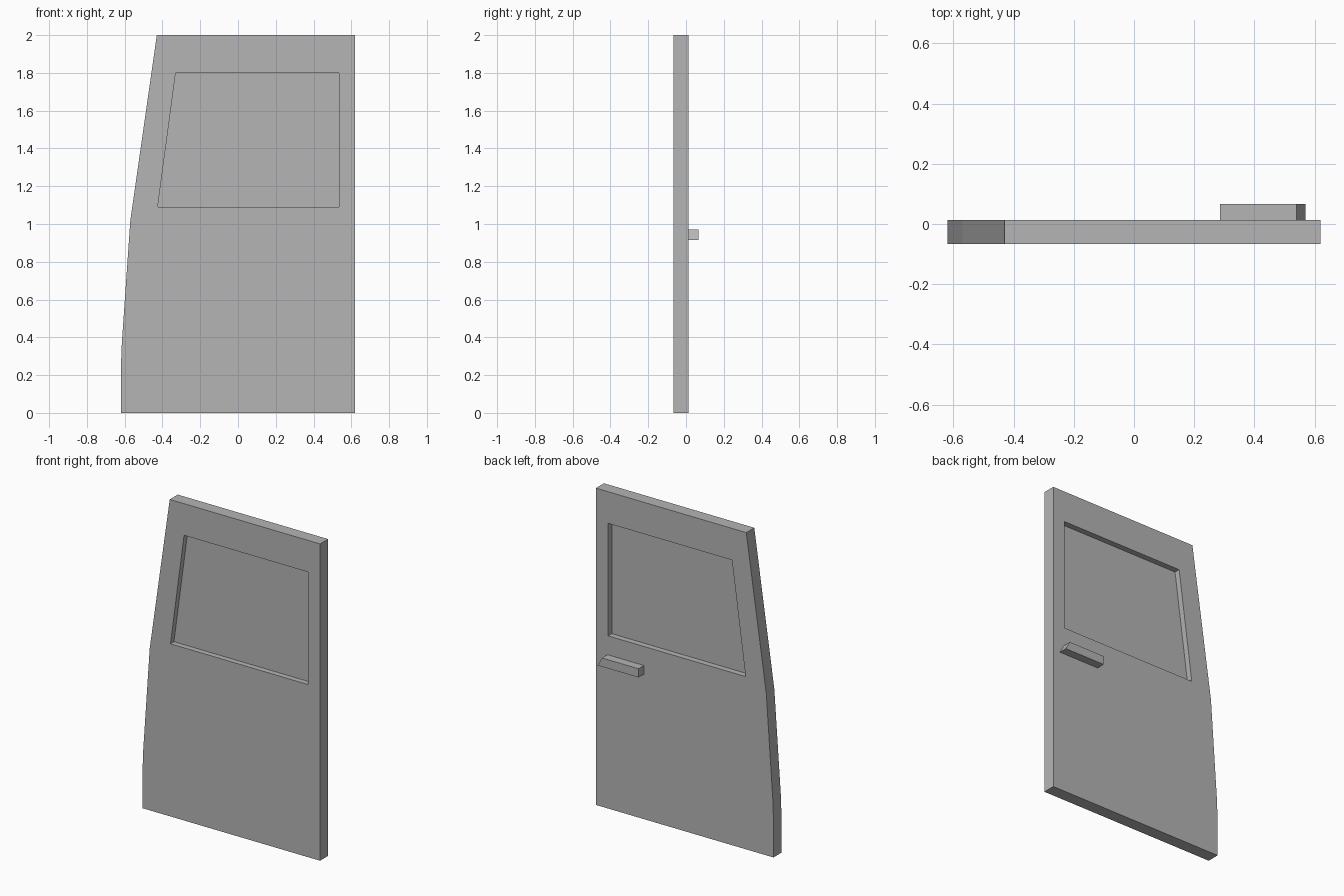
import bpy
import bmesh

old = bpy.data.objects.get("Cube")
if old:
    bpy.data.objects.remove(old, do_unlink=True)

grey = bpy.data.materials.new("plain grey")
grey.use_nodes = True
colour = (0.46, 0.46, 0.46, 1)
grey.diffuse_color = colour
grey.node_tree.nodes["Principled BSDF"].inputs["Base Color"].default_value = colour


def slab(name, loops, y_front, y_back):
    """Extrude an outline in x and z, with optional hole loops, along y."""
    bm = bmesh.new()
    edges = []
    for loop in loops:
        verts = [bm.verts.new((x, y_front, z)) for x, z in loop]
        for a, b in zip(verts, verts[1:] + verts[:1]):
            edges.append(bm.edges.new((a, b)))
    bmesh.ops.triangle_fill(bm, edges=edges, use_beauty=True, normal=(0, -1, 0))
    result = bmesh.ops.extrude_face_region(bm, geom=bm.faces[:], use_keep_orig=True)
    moved = [v for v in result["geom"] if isinstance(v, bmesh.types.BMVert)]
    bmesh.ops.translate(bm, verts=moved, vec=(0, y_back - y_front, 0))
    bmesh.ops.recalc_face_normals(bm, faces=bm.faces[:])
    mesh = bpy.data.meshes.new(name)
    bm.to_mesh(mesh)
    bm.free()
    mesh.materials.append(grey)
    obj = bpy.data.objects.new(name, mesh)
    bpy.context.scene.collection.objects.link(obj)
    return obj


# Door leaf with a curved hinge edge and a window opening
outline = [(-0.62, 0), (0.62, 0), (0.62, 2), (-0.43, 2),
           (-0.57, 1.02), (-0.615, 0.37), (-0.62, 0.24)]
window = [(-0.425, 1.09), (0.535, 1.09), (0.535, 1.8), (-0.33, 1.8)]
slab("door_panel", [outline, window], -0.067, 0.013)

# Thin pane set midway through the opening
slab("window_pane", [window], -0.032, -0.024)

# Handle on the back with a slanted end
handle = [(0.285, 0.915), (0.57, 0.915), (0.54, 0.97), (0.285, 0.97)]
slab("door_handle", [handle], 0.013, 0.067)
